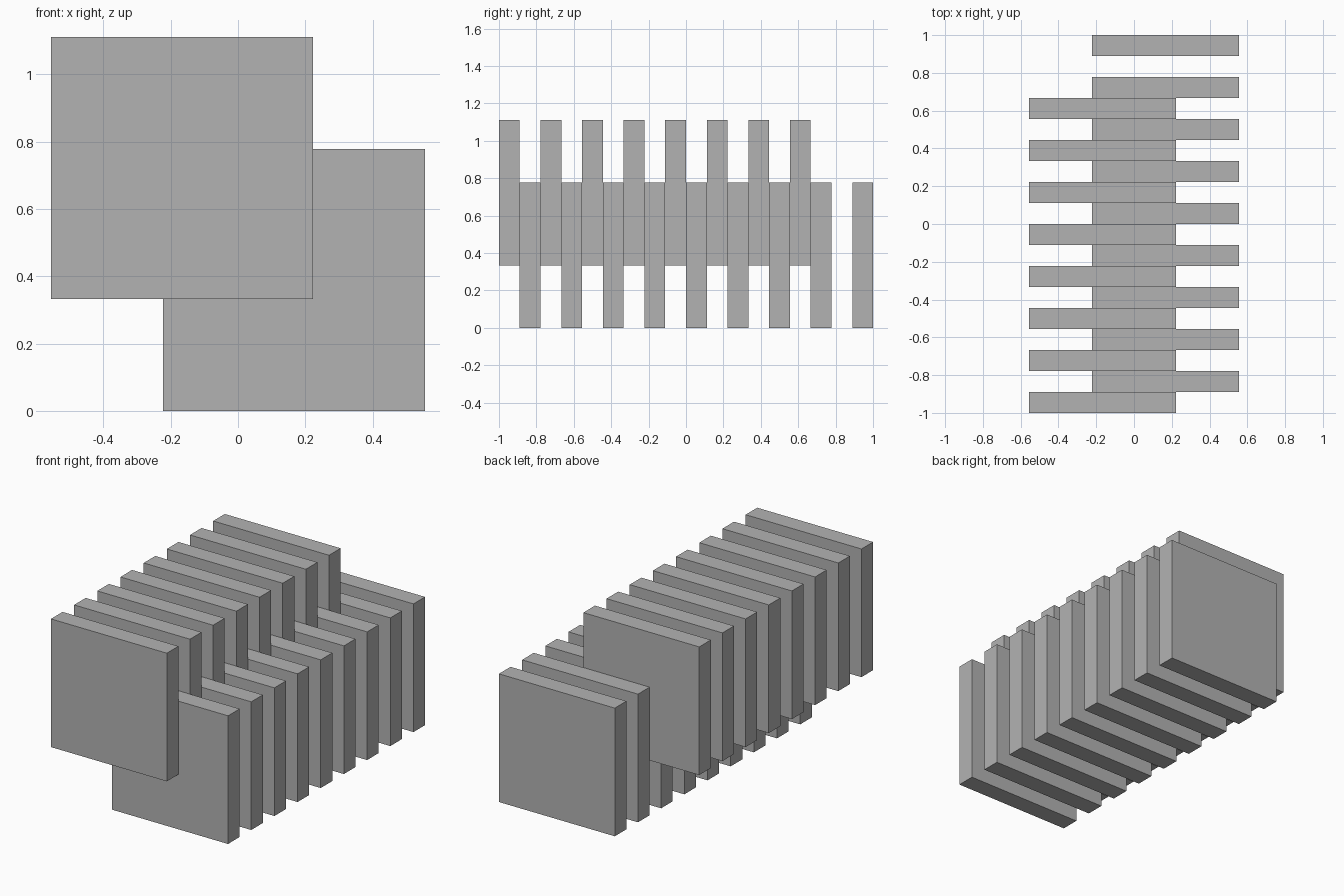
import bpy

cube = bpy.data.objects.get("Cube")
if cube:
    bpy.data.objects.remove(cube, do_unlink=True)

UNIT = 1 / 9      # plate thickness and spacing module
SIDE = 7 * UNIT   # plate width and height

grey = bpy.data.materials.new("plain grey")
grey.use_nodes = True
colour = (0.45, 0.45, 0.45, 1)
grey.diffuse_color = colour
grey.node_tree.nodes["Principled BSDF"].inputs["Base Color"].default_value = colour


def plate(name, slot, x, z):
    """Square upright plate filling one slot along the depth."""
    y = -1 + (slot + 0.5) * UNIT
    bpy.ops.mesh.primitive_cube_add(size=1, location=(x, y, z))
    ob = bpy.context.object
    ob.name = name
    ob.scale = (SIDE, UNIT, SIDE)
    bpy.ops.object.transform_apply(location=False, rotation=False, scale=True)
    ob.data.materials.append(grey)


# Raised plates on the right, in the even slots
for i in range(8):
    plate(f"upper_plate_{i + 1}", 2 * i, -1.5 * UNIT, 6.5 * UNIT)

# Low plates on the left, in the odd slots
for i in range(9):
    plate(f"lower_plate_{i + 1}", 2 * i + 1, 1.5 * UNIT, 3.5 * UNIT)
